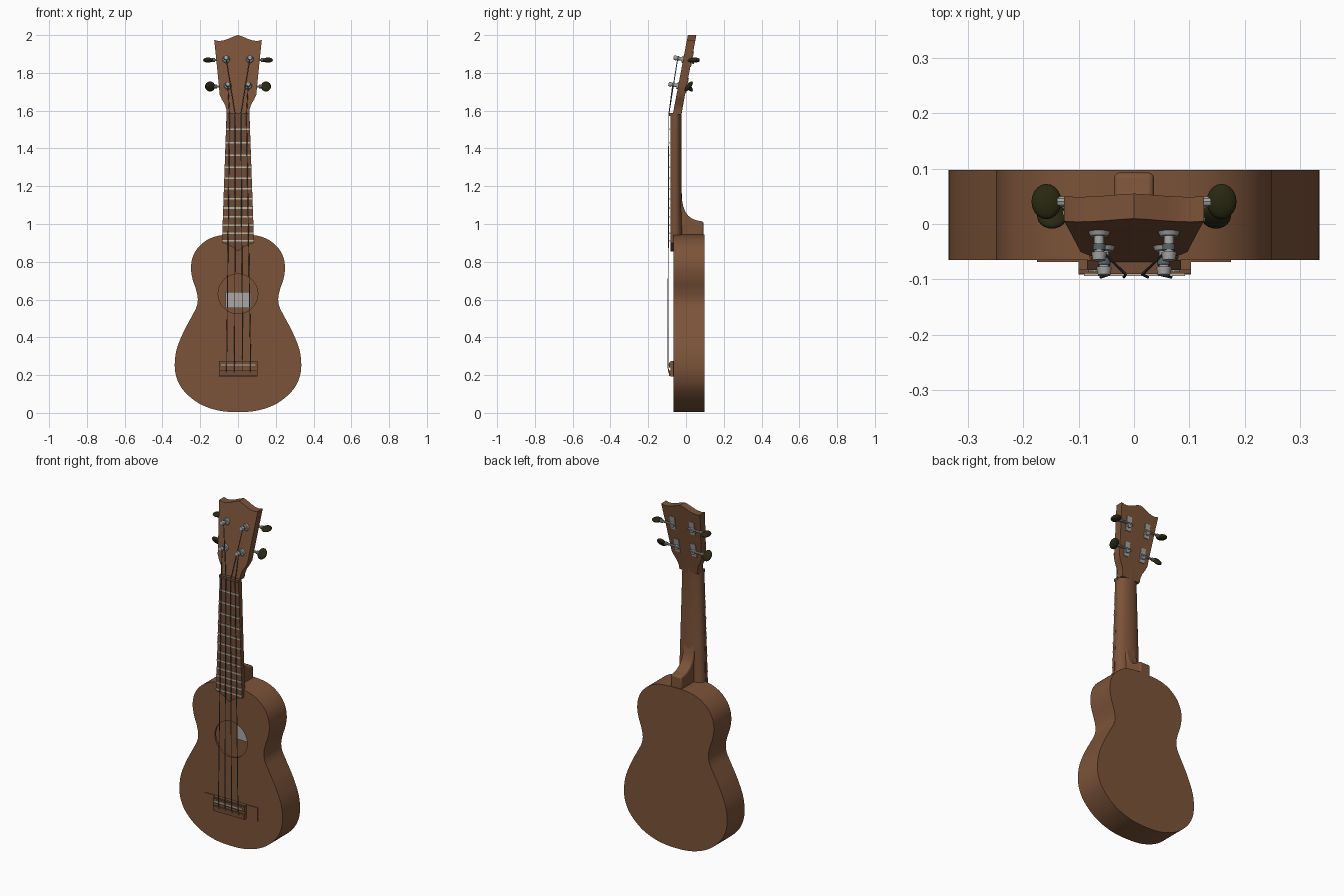
import bpy, bmesh, math
from mathutils import Vector

if "Cube" in bpy.data.objects:
    bpy.data.objects.remove(bpy.data.objects["Cube"])


def material(name, rgb):
    m = bpy.data.materials.new(name)
    m.diffuse_color = (*rgb, 1)
    m.use_nodes = True
    m.node_tree.nodes["Principled BSDF"].inputs["Base Color"].default_value = m.diffuse_color
    return m


WOOD = material("brown wood", (0.20, 0.087, 0.041))
DARK = material("fretboard wood", (0.165, 0.073, 0.038))
METAL = material("tuner metal", (0.36, 0.37, 0.36))
FRET = material("fret metal", (0.52, 0.46, 0.36))
STRING = material("string grey", (0.10, 0.12, 0.13))
KNOB = material("dark olive knob", (0.022, 0.021, 0.006))
PAPER = material("pale label", (0.42, 0.39, 0.36))


def finish(name, bm, mat, angle=35):
    bmesh.ops.recalc_face_normals(bm, faces=bm.faces)
    me = bpy.data.meshes.new(name)
    bm.to_mesh(me)
    bm.free()
    me.materials.append(mat)
    ob = bpy.data.objects.new(name, me)
    bpy.context.collection.objects.link(ob)
    bpy.ops.object.select_all(action='DESELECT')
    ob.select_set(True)
    bpy.context.view_layer.objects.active = ob
    bpy.ops.object.shade_smooth_by_angle(angle=math.radians(angle))
    return ob


def prism(name, outline, y0, y1, mat, shear=None):
    """Extrude an x/z outline from y0 to y1; shear(z) moves it in y."""
    bm = bmesh.new()
    off = shear or (lambda z: 0)
    a, b = [[bm.verts.new((x, y + off(z), z)) for x, z in outline] for y in (y0, y1)]
    n = len(a)
    bm.faces.new(a)
    bm.faces.new(b[::-1])
    for i in range(n):
        j = (i + 1) % n
        bm.faces.new((a[i], b[i], b[j], a[j]))
    return finish(name, bm, mat)


def box(name, x0, x1, y0, y1, z0, z1, mat):
    return prism(name, [(x0, z0), (x1, z0), (x1, z1), (x0, z1)], y0, y1, mat)


def rods(name, path, r, mat, seg=10, r2=None):
    """Round rods along a list of points."""
    bm = bmesh.new()
    for p, q in zip(path, path[1:]):
        p, q = Vector(p), Vector(q)
        d = q - p
        mtx = d.to_track_quat('Z', 'Y').to_matrix().to_4x4()
        mtx.translation = (p + q) / 2
        bmesh.ops.create_cone(bm, cap_ends=True, segments=seg, radius1=r,
                              radius2=r if r2 is None else r2, depth=d.length, matrix=mtx)
    return finish(name, bm, mat)


def smooth(pts, steps=5):
    """Closed Catmull-Rom curve through the points."""
    out, n = [], len(pts)
    for i in range(n):
        p = [Vector(pts[(i + k - 1) % n]) for k in range(4)]
        for s in range(steps):
            t = s / steps
            v = 0.5 * (2 * p[1] + (p[2] - p[0]) * t + (2 * p[0] - 5 * p[1] + 4 * p[2] - p[3]) * t * t
                       + (3 * p[1] - p[0] - 3 * p[2] + p[3]) * t ** 3)
            out.append((v.x, v.y))
    return out


def mirrored(half):
    return half + [(-x, z) for x, z in reversed(half) if x > 1e-6]


# hollow body with a round sound hole
half = [(0, 0.004), (0.11, 0.014), (0.21, 0.052), (0.285, 0.115), (0.323, 0.18), (0.335, 0.25),
        (0.325, 0.335), (0.29, 0.425), (0.248, 0.505), (0.22, 0.56), (0.213, 0.605), (0.223, 0.655),
        (0.241, 0.71), (0.249, 0.77), (0.238, 0.83), (0.207, 0.88), (0.155, 0.92), (0.09, 0.94), (0, 0.944)]
outline = smooth(mirrored(half))
hole = [(0.105 * math.cos(a * math.pi / 24), 0.63 + 0.105 * math.sin(a * math.pi / 24)) for a in range(48)]
YF, YB = -0.065, 0.097
bm = bmesh.new()
ring = lambda pts, y: [bm.verts.new((x, y, z)) for x, z in pts]
front, back = ring(outline, YF), ring(outline, YB)
lip, lip_in = ring(hole, YF), ring(hole, YF + 0.012)
bm.faces.new(back)
for a, b in ((front, back), (lip, lip_in)):
    for i in range(len(a)):
        j = (i + 1) % len(a)
        bm.faces.new((a[i], b[i], b[j], a[j]))
edges = [bm.edges.get((r[i], r[i - 1])) for r in (front, lip) for i in range(len(r))]
bmesh.ops.triangle_fill(bm, use_beauty=True, use_dissolve=False, edges=edges, normal=(0, -1, 0))
finish("body", bm, WOOD)
box("inner_label", -0.065, 0.068, 0.088, 0.094, 0.555, 0.64, PAPER)

# neck: half-round sections lofted upward (z, front y, half width, depth)
bm = bmesh.new()
rows = []
for z, y, w, d in ((0.935, -0.066, 0.081, 0.05), (1.1, -0.066, 0.077, 0.044), (1.35, -0.066, 0.069, 0.042),
                   (1.58, -0.066, 0.061, 0.042), (1.62, -0.061, 0.058, 0.044), (1.68, -0.048, 0.045, 0.042)):
    rows.append([bm.verts.new((w * math.cos(math.pi * k / 16), y + d * math.sin(math.pi * k / 16) ** 0.8, z))
                 for k in range(17)])
for a, b in zip(rows, rows[1:]):
    for i in range(17):
        j = (i + 1) % 17
        bm.faces.new((a[i], a[j], b[j], b[i]))
bm.faces.new(rows[0])
bm.faces.new(rows[-1])
finish("neck", bm, WOOD)

# heel: curved side profile (y, z), thick in x, with rounded edges
profile = [(-0.05, 0.935), (0.093, 0.935), (0.093, 1.013), (0.06, 1.018), (0.035, 1.027), (0.012, 1.043),
           (-0.004, 1.065), (-0.015, 1.095), (-0.022, 1.13), (-0.028, 1.17), (-0.05, 1.17)]
bm = bmesh.new()
sides = [[bm.verts.new((x, y, z)) for y, z in profile] for x in (-0.036, 0.036)]
for s in sides:
    bm.faces.new(s)
for i in range(len(profile)):
    j = (i + 1) % len(profile)
    bm.faces.new((sides[0][i], sides[1][i], sides[1][j], sides[0][j]))
heel = finish("heel", bm, WOOD, 50)
bev = heel.modifiers.new("round", 'BEVEL')
bev.width, bev.segments, bev.limit_method, bev.angle_limit = 0.01, 3, 'ANGLE', math.radians(60)

# headstock, tilted backwards
tilt = lambda z: -0.070 + (z - 1.58) * 0.19
head = [(0.06, 1.58), (0.061, 1.605), (0.069, 1.632), (0.086, 1.66), (0.097, 1.685), (0.103, 1.75),
        (0.113, 1.85), (0.126, 1.975), (0.105, 1.969), (0.08, 1.971), (0.055, 1.979), (0.025, 1.992), (0, 2.0)]
prism("headstock", mirrored(head), 0, 0.045, WOOD, tilt)

# fretboard with pointed end, frets and nut
width = lambda z: 0.085 - (z - 0.9) / 0.68 * 0.024
prism("fretboard", mirrored([(0, 0.855), (0.03, 0.878), (0.06, 0.893), (0.085, 0.9), (0.061, 1.575)]),
      -0.083, YF, DARK)
for n in range(1, 13):
    z = 1.575 - 1.325 * (1 - 2 ** (-n / 12))
    w = width(z)
    box(f"fret_{n}", -w, w, -0.087, -0.08, z - 0.004, z + 0.004, FRET)
box("nut", -0.062, 0.062, -0.09, -0.062, 1.572, 1.588, DARK)

# bridge: thin wings, raised block, tie bar and saddle
box("bridge_wings", -0.175, 0.175, -0.069, -0.064, 0.195, 0.275, WOOD)
box("bridge_block", -0.1, 0.103, -0.083, -0.064, 0.193, 0.275, WOOD)
box("tie_bar", -0.1, 0.103, -0.091, -0.08, 0.195, 0.225, DARK)
box("saddle_bar", -0.1, 0.103, -0.089, -0.08, 0.24, 0.268, DARK)
box("saddle", -0.09, 0.092, -0.094, -0.085, 0.25, 0.257, FRET)

# tuners: post, washer, gear plate, gear, shaft and oval knob
norm = Vector((0, -1, 0.19)).normalized()
posts = {}
for s in (-1, 1):
    for lvl, x, z, kx, turn in (("upper", 0.063, 1.872, 0.158, 0.1), ("lower", 0.054, 1.732, 0.148, 0.9)):
        tag = f"{lvl}_{'left' if s < 0 else 'right'}"
        base = Vector((s * x, tilt(z), z))
        rods("post_" + tag, [base, base + norm * 0.05], 0.009, METAL, 14)
        rods("washer_" + tag, [base - norm * 0.002, base + norm * 0.008], 0.021, METAL, 18, 0.016)
        rods("post_cap_" + tag, [base + norm * 0.038, base + norm * 0.052], 0.014, METAL, 16, 0.011)
        posts[s, lvl] = base + norm * 0.03
        prism("gear_plate_" + tag, [(s * x - 0.016, z - 0.04), (s * x + 0.016, z - 0.04),
                                    (s * x + 0.016, z + 0.04), (s * x - 0.016, z + 0.04)],
              0.044, 0.049, METAL, tilt)
        rear = base - norm * 0.045
        rods("gear_" + tag, [rear, rear - norm * 0.014], 0.014, METAL, 14)
        ys = tilt(z) + 0.055
        rods("shaft_" + tag, [(s * (x - 0.02), ys, z - 0.004), (s * kx, ys, z - 0.004)], 0.006, METAL)
        rods("collar_" + tag, [(s * (kx - 0.036), ys, z - 0.004), (s * (kx - 0.02), ys, z - 0.004)], 0.010, METAL)
        bm = bmesh.new()
        bmesh.ops.create_uvsphere(bm, u_segments=20, v_segments=12, radius=1)
        c, d = math.cos(turn * s), math.sin(turn * s)
        for v in bm.verts:
            px, py, pz = v.co.x * 0.027, v.co.y * 0.032, v.co.z * 0.013
            v.co = (s * kx + px, ys + py * c - pz * d, z - 0.004 + py * d + pz * c)
        finish("knob_" + tag, bm, KNOB, 60)

# strings from tie bar over saddle and nut to the posts
for i, (xb, xn, key) in enumerate(((-0.06, -0.045, (-1, "lower")), (-0.018, -0.015, (-1, "upper")),
                                   (0.025, 0.015, (1, "upper")), (0.067, 0.045, (1, "lower")))):
    end = posts[key]
    rods(f"string_{i + 1}", [(xb, -0.085, 0.2), (xb, -0.093, 0.225), (xb, -0.096, 0.253),
                             (xn, -0.091, 1.58), end], 0.0024, STRING, 8)
    rods(f"string_winding_{i + 1}", [end - norm * 0.008, end + norm * 0.004], 0.0115, STRING, 14)
